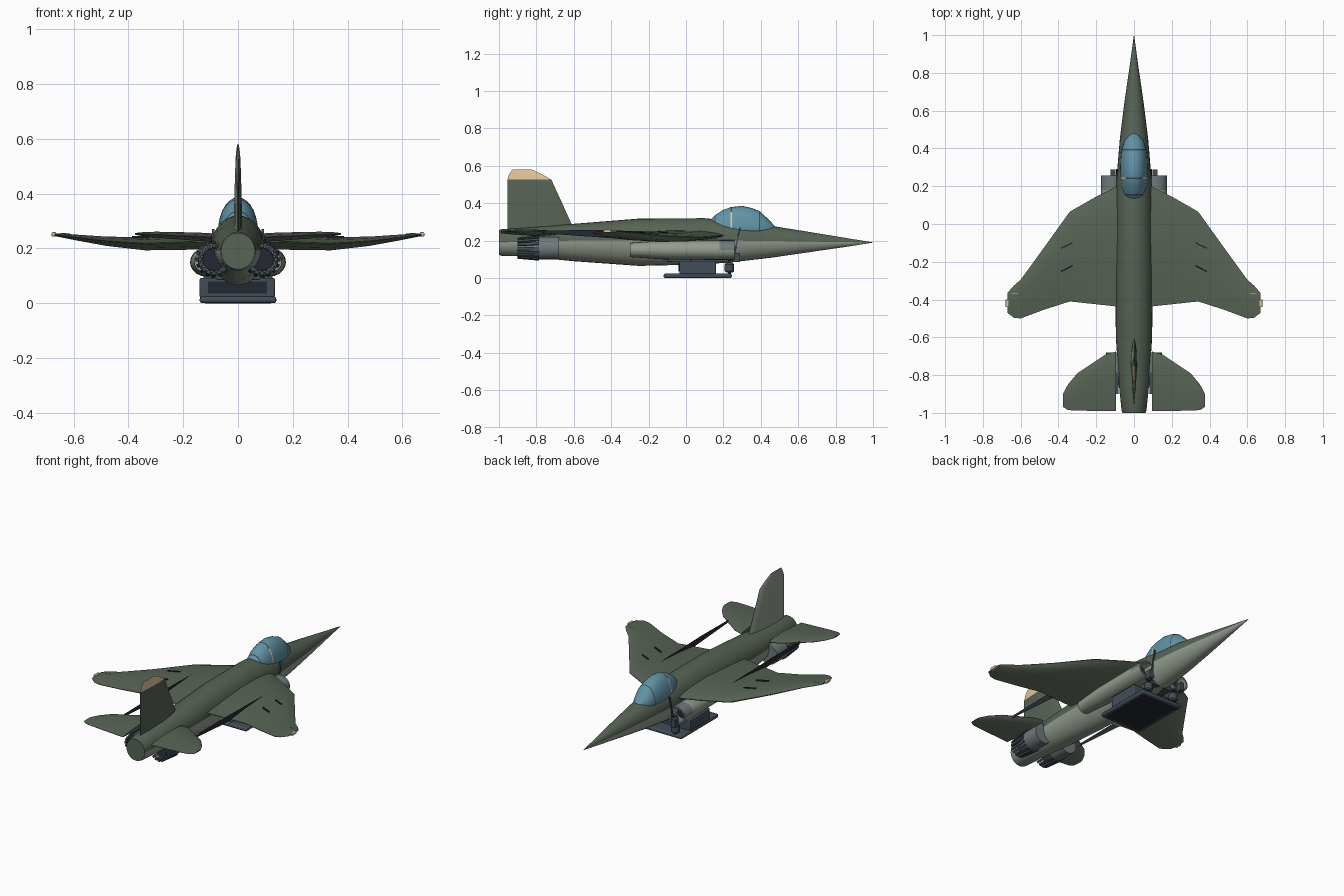
import bpy, bmesh, math
from mathutils import Vector

if "Cube" in bpy.data.objects:
    bpy.data.objects.remove(bpy.data.objects["Cube"])


def material(name, r, g, b):
    m = bpy.data.materials.new(name)
    m.use_nodes = True
    m.diffuse_color = (r, g, b, 1)
    m.node_tree.nodes["Principled BSDF"].inputs["Base Color"].default_value = (r, g, b, 1)
    return m


GREEN = material("olive green", 0.095, 0.125, 0.09)
MID = material("mid green", 0.165, 0.205, 0.155)
PALE = material("pale belly grey", 0.29, 0.33, 0.27)
BLUE = material("canopy blue", 0.12, 0.29, 0.38)
TAN = material("tan", 0.85, 0.61, 0.35)
SLATE = material("slate", 0.055, 0.075, 0.095)
DARK = material("near black", 0.018, 0.022, 0.032)
GREY = material("metal grey", 0.16, 0.19, 0.2)


def finish(name, bm, mats, rule=None, mirror=False, bevel=0):
    """Turn a bmesh into an object; rule(centre, normal) picks the material slot."""
    bmesh.ops.recalc_face_normals(bm, faces=bm.faces)
    if rule:
        for f in bm.faces:
            f.material_index = int(rule(f.calc_center_median(), f.normal))
    mesh = bpy.data.meshes.new(name)
    bm.to_mesh(mesh)
    bm.free()
    for m in mats:
        mesh.materials.append(m)
    ob = bpy.data.objects.new(name, mesh)
    bpy.context.collection.objects.link(ob)
    bpy.ops.object.select_all(action='DESELECT')
    ob.select_set(True)
    bpy.context.view_layer.objects.active = ob
    bpy.ops.object.shade_smooth_by_angle(angle=math.radians(32))
    if bevel:
        mod = ob.modifiers.new("Bevel", 'BEVEL')
        mod.width, mod.segments = bevel, 2
    if mirror:
        ob.modifiers.new("Mirror", 'MIRROR')
    return ob


def loft(rings):
    """Skin a list of equal closed rings and cap both ends."""
    bm = bmesh.new()
    loops = [[bm.verts.new(p) for p in ring] for ring in rings]
    n = len(loops[0])
    for a, b in zip(loops, loops[1:]):
        for i in range(n):
            j = (i + 1) % n
            bm.faces.new((a[i], a[j], b[j], b[i]))
    bm.faces.new(loops[0])
    bm.faces.new(loops[-1])
    return bm


def oval(y, cx, cz, w, up, down, n=28):
    """Oval ring across y, with different heights above and below its waist."""
    pts = []
    for i in range(n):
        a = math.tau * i / n
        s = math.sin(a)
        pts.append((cx + w * math.cos(a), y, cz + s * (up if s > 0 else down)))
    return pts


FOIL = ((0, 0.08), (0.06, 0.5), (0.2, 0.9), (0.45, 1), (0.75, 0.6), (1, 0.08))


def foil(stations, upright=False):
    """Loft an aerofoil through stations (span, leading y, trailing y, offset, thickness)."""
    rings = []
    for span, lead, trail, off, t in stations:
        side = [(lead + (trail - lead) * f, h * t / 2) for f, h in FOIL]
        pts = [(y, off + h) for y, h in side] + [(y, off - h) for y, h in reversed(side)]
        rings.append([(h, y, span) if upright else (span, y, h) for y, h in pts])
    return loft(rings)


def box(name, lo, hi, mat, mirror=False, bevel=0.0):
    bm = bmesh.new()
    bmesh.ops.create_cube(bm, size=1)
    lo, hi = Vector(lo), Vector(hi)
    for v in bm.verts:
        v.co = Vector([c * d for c, d in zip(v.co, hi - lo)]) + (lo + hi) / 2
    return finish(name, bm, [mat], mirror=mirror, bevel=bevel)


def plate(name, points, thickness, mat):
    """Mirrored polygon, extruded along its normal unless it is a bare sheet."""
    bm = bmesh.new()
    face = bm.faces.new([bm.verts.new(p) for p in points])
    face.normal_update()
    if thickness:
        push = face.normal * thickness
        new = bmesh.ops.extrude_face_region(bm, geom=[face])["geom"]
        bmesh.ops.translate(bm, vec=push, verts=[v for v in new if isinstance(v, bmesh.types.BMVert)])
    return finish(name, bm, [mat], mirror=True)


# Fuselage: y, waist height, half width, height above, height below
hull = ((-1, .19, .062, .066, .066), (-.985, .19, .066, .071, .071), (-.85, .195, .08, .075, .08),
        (-.6, .2, .096, .09, .11), (-.25, .2, .1, .118, .135), (.1, .2, .098, .12, .127),
        (.25, .2, .092, .105, .115), (.45, .198, .075, .082, .09), (.65, .195, .05, .053, .058),
        (.85, .192, .021, .023, .026), (.998, .19, .001, .001, .001))
finish("fuselage", loft([oval(y, 0, z, w, u, d) for y, z, w, u, d in hull]), [GREEN, PALE],
       lambda c, n: abs(n.y) < .9 and c.z < (.199 if c.y > -.9 else .19) and n.z < -.01)

# Canopy glass with frame bands, tan low on the middle one: y, half width, height
glass = ((.13, .045, .05), (.152, .054, .073), (.158, .056, .078), (.2, .067, .105),
         (.237, .071, .118), (.245, .072, .12), (.3, .073, .126), (.35, .071, .115),
         (.39, .066, .099), (.396, .065, .096), (.44, .05, .055), (.485, .015, .008))


def canopy_colour(c, n):
    if .237 < c.y < .245:
        return 1 if c.z < .355 else 2
    return 2 if .39 < c.y < .396 or .152 < c.y < .158 else 0


finish("canopy", loft([oval(y, 0, .26, w, h, .03) for y, w, h in glass]), [BLUE, TAN, SLATE],
       canopy_colour)

# Wings, tailplanes and fin
wing = ((.06, .215, -.44, .228, .055), (.2, .145, -.425, .222, .055), (.34, .065, -.41, .217, .048),
        (.48, -.13, -.455, .226, .034), (.6, -.295, -.5, .241, .02), (.635, -.325, -.497, .246, .016),
        (.67, -.365, -.47, .25, .01))
finish("wing", foil(wing), [GREEN, MID], lambda c, n: n.z < -.5, mirror=True)
tailplane = ((.095, -.675, -.99, .24, .03), (.15, -.69, -.99, .243, .03), (.3, -.79, -.988, .25, .022),
             (.35, -.85, -.985, .252, .014), (.376, -.9, -.968, .253, .006))
finish("tailplane", foil(tailplane), [GREEN, MID], lambda c, n: n.z < -.5, mirror=True)
fin = ((.24, -.59, -.955, 0, .032), (.4, -.662, -.955, 0, .026), (.526, -.72, -.955, 0, .018),
       (.555, -.77, -.945, 0, .013), (.58, -.825, -.928, 0, .006))
finish("tail_fin", foil(fin, upright=True), [GREEN, TAN, PALE],
       lambda c, n: 2 if n.x < -.5 else c.z > .527)

# Air intakes with hollow mouths, and the thin splitters beside them
pod = [(-.3, .045, .038), (-.12, .058, .05), (.18, .06, .053), (.258, .06, .053),
       (.258, .05, .043), (.2, .045, .038)]
finish("air_intake", loft([oval(y, .115, .15, w, h, h, 20) for y, w, h in pod]), [PALE, GREY, DARK],
       lambda c, n: 2 if n.y > .9 and c.y < .22 else (1 if c.y > .18 and n.z > -.1 else 0),
       mirror=True)
plate("splitter_plate", [(.086, .245, .09), (.086, .255, .09), (.086, .292, .27), (.086, .286, .27)],
      .009, SLATE)
box("intake_bracket", (.098, .25, .085), (.125, .288, .135), SLATE, mirror=True)

# Engines: grey casing, dark bore and a ring of nozzle fingers
casing = [(-.68, .06), (-.8, .06), (-.86, .05), (-.86, .042), (-.78, .04)]
finish("engine", loft([oval(y, .088, .16, r, r, r, 20) for y, r in casing]), [GREY, DARK],
       lambda c, n: c.y < -.77 and math.hypot(c.x - .088, c.z - .16) < .043, mirror=True)
bm = bmesh.new()
for i in range(16):
    a = math.tau * i / 16
    out = Vector((math.cos(a), 0, math.sin(a)))
    across = Vector((-out.z, 0, out.x)) * .007
    quads = []
    for y, r in ((-.785, .06), (-.9, .05)):
        base = Vector((.088, y, .16))
        quads.append([bm.verts.new(base + out * rr + across * s)
                      for rr, s in ((r - .006, -1), (r + .007, -1), (r + .007, 1), (r - .006, 1))])
    p, q = quads
    for k in range(4):
        m = (k + 1) % 4
        bm.faces.new((p[k], p[m], q[m], q[k]))
    bm.faces.new(p)
    bm.faces.new(q)
finish("nozzle_fingers", bm, [SLATE], mirror=True)

# Upright sheets linking wing and tailplane
plate("wing_vane", [(.245, -.95, .252), (.245, -.5, .257), (.245, -.1, .247), (.245, -.42, .215)],
      0, DARK)

# Wing slots, tip lamps and tip marks
for y in (-.095, -.217):
    plate("wing_slot", [(.325, y, .238), (.325, y - .008, .238), (.387, y - .038, .238),
                        (.387, y - .03, .238)], .007, DARK)
box("wing_tip_lamp", (.664, -.44, .243), (.68, -.4, .259), TAN, mirror=True, bevel=.003)
box("wing_tip_mark", (.615, -.371, .25), (.648, -.367, .256), TAN, mirror=True)

# Belly equipment: base plate, main block, hangers and front canisters
box("base_plate", (-.14, -.12, 0), (.14, .245, .024), SLATE, bevel=.009)
box("base_panel", (-.12, -.1, -.0005), (.12, .225, .003), DARK)
box("equipment_block", (-.14, -.035, .02), (.135, .16, .092), SLATE, bevel=.006)
box("block_panel", (-.11, -.039, .035), (.105, -.033, .08), DARK)
box("hanger_rail", (-.08, -.1, .085), (.08, .03, .106), SLATE, bevel=.004)
box("block_mount", (-.07, .0, .085), (.07, .24, .11), SLATE)
can = ((.03, .018), (.037, .025), (.073, .025), (.082, .018))
rings = [[(.09 + r * math.cos(math.tau * i / 16), .232 + r * math.sin(math.tau * i / 16), z)
          for i in range(16)] for z, r in can]
finish("canister", loft(rings), [SLATE], mirror=True)
box("canister_post", (.082, .225, .015), (.098, .24, .13), DARK, mirror=True)
